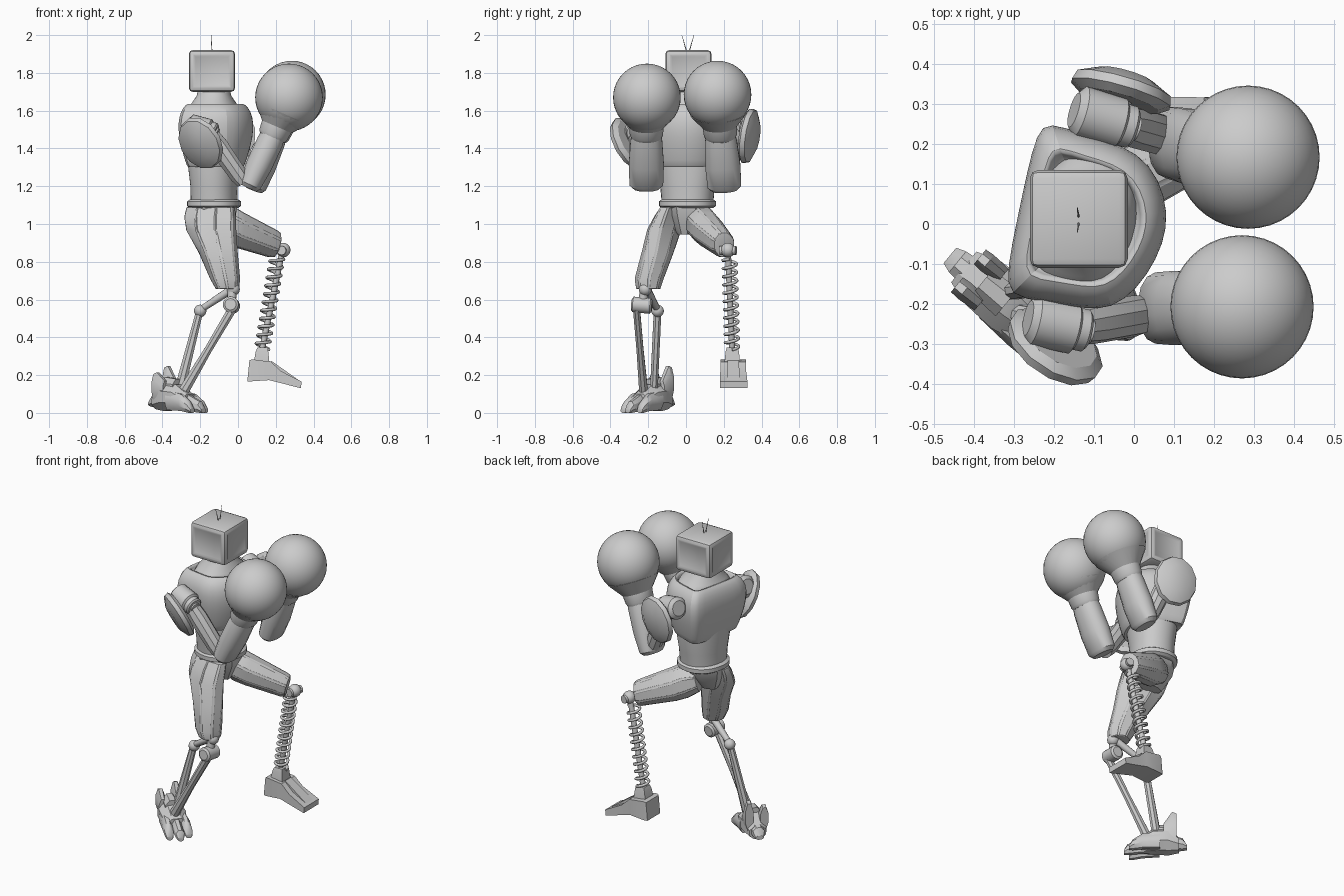
import bpy, bmesh
from math import sin, cos, pi, radians
from mathutils import Vector, Matrix

if "Cube" in bpy.data.objects:
    bpy.data.objects.remove(bpy.data.objects["Cube"], do_unlink=True)

grey = bpy.data.materials.new("plain_grey")
grey.use_nodes = True
grey.diffuse_color = (0.6, 0.6, 0.6, 1)
grey.node_tree.nodes["Principled BSDF"].inputs["Base Color"].default_value = (0.6, 0.6, 0.6, 1)


def finish(name, bm):
    mesh = bpy.data.meshes.new(name)
    bmesh.ops.recalc_face_normals(bm, faces=bm.faces)
    bm.to_mesh(mesh)
    bm.free()
    mesh.materials.append(grey)
    ob = bpy.data.objects.new(name, mesh)
    bpy.context.collection.objects.link(ob)
    bpy.ops.object.select_all(action='DESELECT')
    ob.select_set(True)
    bpy.context.view_layer.objects.active = ob
    bpy.ops.object.shade_smooth_by_angle(angle=radians(32))
    return ob


def skin(name, point_rings, panel=0):
    """Skin rings of points; panel raises each lengthwise strip as a plate."""
    bm = bmesh.new()
    loops = [[bm.verts.new(p) for p in ring] for ring in point_rings]
    n = len(loops[0])
    sides = []
    for a, b in zip(loops, loops[1:]):
        for i in range(n):
            j = (i + 1) % n
            sides.append(bm.faces.new((a[i], a[j], b[j], b[i])))
    bm.faces.new(loops[0])
    bm.faces.new(loops[-1])
    if panel:
        bmesh.ops.recalc_face_normals(bm, faces=bm.faces)
        for i in range(n):
            bmesh.ops.inset_region(bm, faces=sides[i::n], thickness=panel, depth=panel * 0.7)
    return finish(name, bm)


def loft(name, rings, u, v, n=24, p=2, panel=0):
    """Skin rings of (centre, radius along u, radius along v)."""
    u, v = Vector(u).normalized(), Vector(v).normalized()
    loops = []
    for c, ru, rv in rings:
        loop = []
        for i in range(n):
            a = 2 * pi * (i + 0.5) / n
            x, y = cos(a), sin(a)
            k = (abs(x) ** p + abs(y) ** p) ** (-1 / p)
            loop.append(Vector(c) + u * (ru * k * x) + v * (rv * k * y))
        loops.append(loop)
    return skin(name, loops, panel)


def limb(name, a, b, profile, hint=(0, 1, 0), n=16, p=2):
    """Loft along a line; profile holds (fraction, radius across, radius along hint)."""
    a, b = Vector(a), Vector(b)
    d = (b - a).normalized()
    v = Vector(hint) - d * d.dot(Vector(hint))
    return loft(name, [(a.lerp(b, t), ru, rv) for t, ru, rv in profile], d.cross(v), v, n, p)


def rod(name, a, b, r0, r1=None, n=12):
    r1 = r1 or r0
    return limb(name, a, b, [(0, r0, r0), (1, r1, r1)], (0.1, 1, 0.2), n)


def ball(name, c, r, seg=20):
    bm = bmesh.new()
    bmesh.ops.create_uvsphere(bm, u_segments=seg, v_segments=seg // 2, radius=r,
                              matrix=Matrix.Translation(c))
    return finish(name, bm)


# Head: rounded box with a shallow framed panel on each side
bm = bmesh.new()
bmesh.ops.create_cube(bm, size=1, matrix=Matrix.Translation((-0.138, 0.013, 1.81))
                      @ Matrix.Diagonal((0.245, 0.245, 0.222, 1)))
bmesh.ops.bevel(bm, geom=bm.edges[:], offset=0.022, segments=2, profile=0.5, affect='EDGES')
walls = [f for f in bm.faces if f.calc_area() > 0.02 and abs(f.normal.z) < 0.5]
bmesh.ops.inset_individual(bm, faces=walls, thickness=0.006, depth=0)
bmesh.ops.inset_individual(bm, faces=walls, thickness=0.014, depth=-0.006)
finish("head", bm)
for s in (-1, 1):
    rod("antenna", (-0.138, 0.01 + s * 0.006, 1.91), (-0.142, 0.01 + s * 0.032, 2.0), 0.003, 0.001, 6)

# Torso, turned slightly to its right
fwd, side = (0.97, -0.25, 0), (0.25, 0.97, 0)


def stack(name, rows, p):
    loft(name, [((-.127, .008, z), a, b) for z, a, b in rows], fwd, side, 32, p)


stack("torso", [(1.1, .12, .135), (1.2, .122, .145), (1.32, .135, .165), (1.5, .13, .16),
                (1.6, .13, .17), (1.64, .115, .14), (1.68, .09, .095), (1.72, .08, .08),
                (1.76, .08, .08)], 2.2)
stack("belt", [(1.085, .125, .135), (1.095, .14, .15), (1.12, .14, .15), (1.13, .125, .135)], 2.2)

# Chest shell: flat back with square shoulder blades, rounded front, open collar
outline = [(-.09, .25), (0, .215), (.1, .19), (.17, .14), (.207, .06), (.213, -.02), (.185, -.1),
           (.135, -.175), (.07, -.225), (0, -.225), (-.1, -.205), (-.195, -.195), (-.195, -.12),
           (-.17, 0), (-.145, .12), (-.12, .22)]
shell = [(1.32, .65, .7), (1.29, .72, .78), (1.33, .8, .85), (1.42, .93, .95), (1.5, 1, 1),
         (1.57, .97, .98), (1.615, .87, .87), (1.64, .73, .73), (1.63, .67, .68), (1.58, .66, .66)]
chest = skin("chest_armour", [[Vector((-.125 + x * kx, .01 + y * ky, z)) for x, y in outline]
                              for z, kx, ky in shell])
smooth = chest.modifiers.new("rounding", 'SUBSURF')
smooth.levels = smooth.render_levels = 1
loft("pelvis", [((-.13, 0, 1.1), .13, .13), ((-.13, 0, 1.04), .12, .11),
                ((-.13, -.01, .945), .075, .035)], (1, 0, 0), (0, 1, 0), 8, 3)

# Arms: pad, shoulder drum, upper arm, forearm, cuff and ball glove
arms = (
    ("right", (-.2, -.308, 1.425), (-.5, -.75, -.45), (-.265, -.235, 1.52), (-.115, -.268, 1.48),
     (.03, -.225, 1.22), (.055, -.21, 1.19), (.2, -.21, 1.5), (.27, -.207, 1.67)),
    ("left", (-.03, .336, 1.465), (.27, .95, -.15), (-.15, .285, 1.55), (.0, .24, 1.51),
     (.08, .22, 1.22), (.085, .205, 1.18), (.205, .18, 1.5), (.285, .167, 1.685)),
)
for label, pad, out, d0, d1, elbow, f0, f1, fist in arms:
    pad, out, d0, d1 = Vector(pad), Vector(out).normalized(), Vector(d0), Vector(d1)
    along = Vector((0, 0, 1)).cross(out).normalized()
    loft(label + "_shoulder_pad",
         [(pad - out * .03, .105, .125), (pad - out * .012, .132, .15),
          (pad + out * .012, .125, .142), (pad + out * .038, .07, .085)], along, along.cross(out), 12)
    limb(label + "_shoulder_drum", d0, d1, [(0, .045, .045), (.1, .066, .066), (.75, .066, .066),
         (.8, .054, .054), (.95, .054, .054), (1, .045, .045)], (0, 0, 1), 20)
    rod(label + "_shoulder_cap", d0.lerp(d1, .9), d0.lerp(d1, 1.06), .03)
    rod(label + "_pad_mount", d0.lerp(d1, .5), pad, .04)
    limb(label + "_upper_arm", d0.lerp(d1, .7), elbow,
         [(0, .045, .045), (.3, .055, .052), (.85, .05, .052), (1, .04, .045)], n=10)
    limb(label + "_forearm", f0, f1, [(0, .045, .07), (.06, .06, .09), (.4, .07, .094),
         (.8, .07, .085), (1, .06, .075)], n=16, p=2.3)
    ball(label + "_glove", fist, .179, 40)
    limb(label + "_cuff", Vector(f0).lerp(Vector(f1), .86), Vector(f1).lerp(Vector(fist), .5),
         [(0, .07, .08), (.12, .08, .088), (.45, .085, .092), (1, .15, .155)], n=24)

# Planted right leg: plated thigh, slanted in section, and twin strut shin
loft("right_thigh", [((-.145, -.065, 1.09), .13, .05), ((-.148, -.085, 1.04), .138, .064),
                     ((-.142, -.115, .97), .132, .074), ((-.105, -.15, .85), .1, .074),
                     ((-.068, -.195, .71), .074, .07), ((-.055, -.2, .655), .055, .058)],
     (1, -.4, 0), (.4, 1, 0), 8, 3, .006)
ball("right_knee_ball", (-.025, -.215, .655), .035)
rod("right_knee_post", (-.03, -.22, .66), (-.035, -.23, .57), .024)
limb("right_knee_drum", (-.04, -.288, .575), (-.03, -.18, .565),
     [(0, .03, .03), (.08, .042, .042), (.92, .042, .042), (1, .03, .03)], (0, 0, 1), 16)
rod("right_knee_link", (-.04, -.205, .65), (-.2, -.15, .545), .022, .017)
ball("right_link_joint", (-.2, -.15, .54), .033)
limb("right_rear_strut", (-.2, -.15, .55), (-.31, -.17, .12),
     [(0, .02, .022), (.5, .025, .022), (1, .03, .022)], n=8)
limb("right_front_strut", (-.03, -.262, .55), (-.285, -.225, .12),
     [(0, .025, .02), (.5, .022, .02), (1, .03, .025)], n=8)

# Planted foot, turned outward, made of chunky wedges
heel, toe = Vector((-.41, -.12, 0)), Vector((-.185, -.305, 0))
ahead = (toe - heel).normalized()
across = Vector((-ahead.y, ahead.x, 0))
up = Vector((0, 0, 1))


def wedge(name, along, off, steps, skew=0.0):
    """Steps hold (distance ahead, half width, low height, high height)."""
    rings = [(heel + ahead * (along + d) + across * (off + skew * d) + up * ((lo + hi) / 2),
              w, (hi - lo) / 2) for d, w, lo, hi in steps]
    loft(name, rings, across, up, 8, 4)


wedge("right_foot_body", 0, 0, [(-.02, .05, .02, .1), (.04, .07, .01, .16), (.13, .075, .015, .15),
                                (.2, .062, .02, .1)])
for off, skew, reach in ((-.05, -.05, .135), (0, 0, .165), (.05, .05, .135)):
    wedge("right_toe", .13, off, [(-.04, .026, .015, .12), (.06, .028, .01, .1),
                                  (reach - .02, .025, 0, .06), (reach, .018, 0, .025)], skew)
wedge("right_heel_spur", 0, 0, [(.03, .04, .03, .12), (-.04, .034, .03, .1), (-.065, .025, .035, .06)])
for off, high in ((-.045, .215), (.045, .25)):
    wedge("right_ankle_fin", .02, off, [(-.025, .024, .07, high - .01), (.0, .026, .06, high),
                                        (.05, .022, .06, .17)])
wedge("right_ankle", .08, 0, [(-.04, .04, .08, .19), (.04, .045, .08, .18)])

# Raised left leg: plated thigh, knee and coil spring shin
loft("left_thigh", [((-.13, .06, 1.02), .06, .07), ((-.06, .085, 1.0), .085, .095),
                    ((.0, .115, .97), .083, .09), ((.185, .195, .895), .06, .07),
                    ((.205, .203, .888), .052, .062)], (-.4, 1, 0), (.25, 0, 1), 8, 3, .006)
ball("left_knee_ball", (.24, .222, .862), .038)
limb("left_knee_drum", (.23, .18, .86), (.25, .265, .86), [(0, .024, .024), (1, .024, .024)])
top, bottom = Vector((.207, .23, .82)), Vector((.128, .244, .34))
rod("left_shin_rod", (.235, .222, .86), bottom, .016)
axis = (bottom - top).normalized()
e1 = axis.cross(Vector((0, 1, 0))).normalized()
e2 = axis.cross(e1)
turns, per = 11, 18
curve = bpy.data.curves.new("left_shin_spring", 'CURVE')
curve.dimensions = '3D'
curve.bevel_depth = .0085
curve.bevel_resolution = 1
curve.use_fill_caps = True
line = curve.splines.new('POLY')
line.points.add(turns * per)
for i, pt in enumerate(line.points):
    a = 2 * pi * i / per
    pt.co = (*(top.lerp(bottom, i / (turns * per)) + (e1 * cos(a) + e2 * sin(a)) * .036), 1)
curve.materials.append(grey)
spring = bpy.data.objects.new("left_shin_spring", curve)
bpy.context.collection.objects.link(spring)

# Raised left foot
loft("left_ankle", [((.13, .245, .345), .028, .03), ((.127, .245, .325), .034, .036),
                    ((.125, .245, .27), .042, .042)], (1, 0, 0), (0, 1, 0), 4, 30)
loft("left_foot", [((.055, .25, .223), .065, .057), ((.07, .25, .225), .07, .06),
                   ((.17, .25, .222), .068, .05), ((.225, .25, .19), .07, .032),
                   ((.335, .252, .148), .075, .018)], (0, 1, 0), (.1, 0, 1), 4, 30)
loft("left_foot_plate", [((.17, .25, .262), .03, .016), ((.32, .252, .163), .035, .01)],
     (0, 1, 0), (.3, 0, 1), 4, 30)
